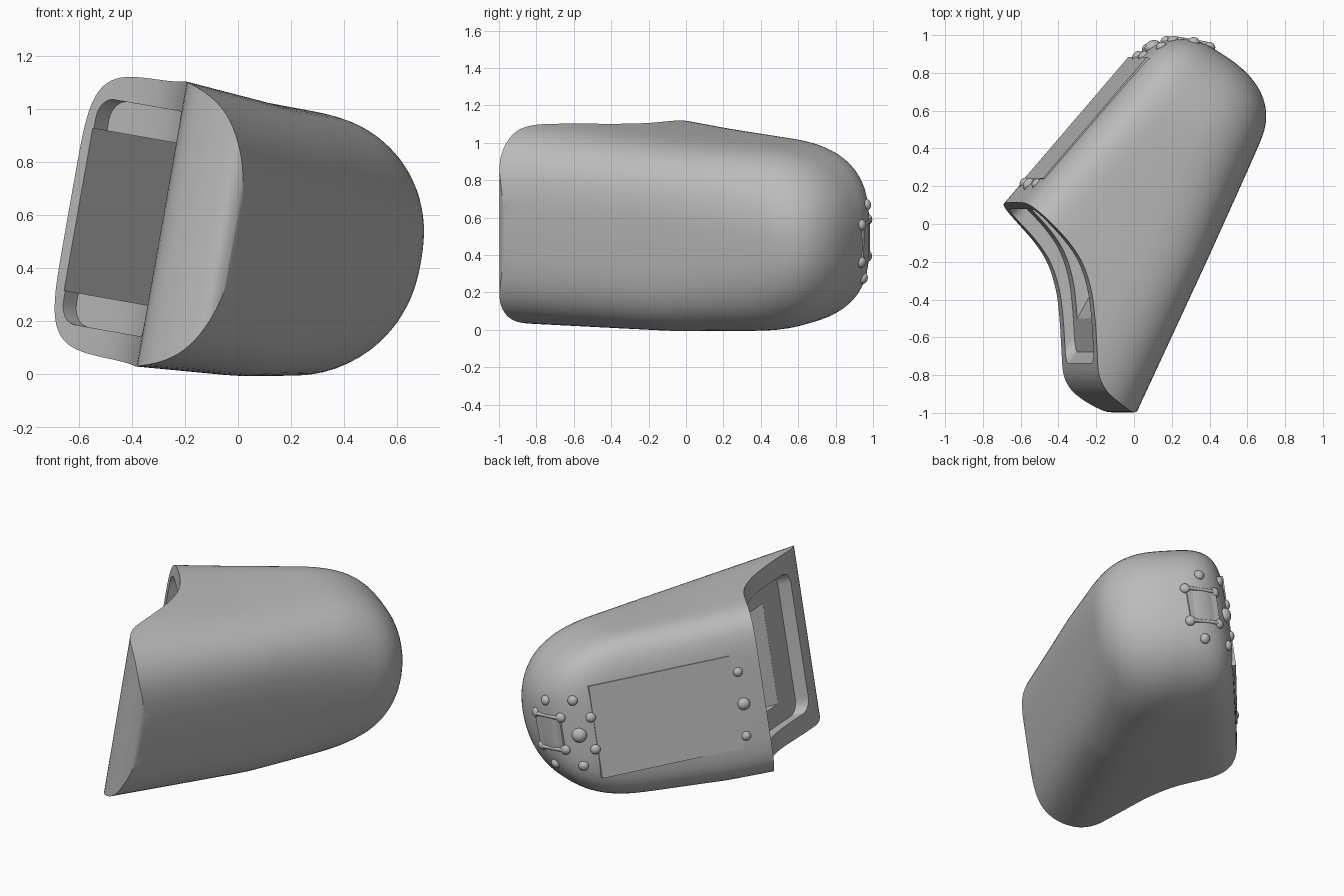
import bpy, bmesh
from math import cos, sin, pi, radians
from mathutils import Vector, Matrix
from mathutils.bvhtree import BVHTree

if "Cube" in bpy.data.objects:
    bpy.data.objects.remove(bpy.data.objects["Cube"])

grey = bpy.data.materials.new("plain grey")
grey.use_nodes = True
GREY = (0.5, 0.5, 0.5, 1)
grey.diffuse_color = GREY
grey.node_tree.nodes["Principled BSDF"].inputs["Base Color"].default_value = GREY

# The whole shell is rolled about the y axis
ROLL = Matrix.Translation((0, 0, 0.515)) @ Matrix.Rotation(radians(10), 4, 'Y')
ALONG = Vector((0.53, 0.85, 0))
ACROSS = Vector((0.85, -0.53, 0))
UP = Vector((0, 0, 1))


def local(s, w, z=0):
    return ALONG * s + ACROSS * w + UP * z


def finish(name, bm, angle=35):
    bmesh.ops.recalc_face_normals(bm, faces=bm.faces)
    mesh = bpy.data.meshes.new(name)
    bm.to_mesh(mesh)
    bm.free()
    mesh.materials.append(grey)
    ob = bpy.data.objects.new(name, mesh)
    bpy.context.collection.objects.link(ob)
    smooth(ob, angle)
    return ob


def smooth(ob, angle=35):
    bpy.ops.object.select_all(action='DESELECT')
    ob.select_set(True)
    bpy.context.view_layer.objects.active = ob
    bpy.ops.object.shade_smooth_by_angle(angle=radians(angle))


def loft(name, rings):
    bm = bmesh.new()
    loops = [[bm.verts.new(ROLL @ p) for p in ring] for ring in rings]
    n = len(loops[0])
    for a, b in zip(loops, loops[1:]):
        for i in range(n):
            j = (i + 1) % n
            bm.faces.new((a[i], a[j], b[j], b[i]))
    bm.faces.new(loops[0])
    bm.faces.new(loops[-1])
    return finish(name, bm)


def prism(name, points, z):
    return loft(name, [[p + UP * h for p in points] for h in (-z, z)])


def cut(ob, cutter):
    mod = ob.modifiers.new("cut", 'BOOLEAN')
    mod.operation = 'DIFFERENCE'
    mod.solver = 'EXACT'
    mod.object = cutter
    bpy.context.view_layer.objects.active = ob
    bpy.ops.object.modifier_apply(modifier=mod.name)
    bpy.data.objects.remove(cutter)


# Shell: superellipse sections, flat on the left wall and rounder on the right
START, END = -1.15, 1.005


def cap(s, begin, power):
    t = max(0, (s - begin) / (END - begin))
    return max(0, 1 - t ** power) ** (1 / power)


def section(s, count=80):
    b = (0.52 - 0.04 * s) * cap(s, 0.45, 2.5)
    back = max(0, s)
    ring = []
    for i in range(count):
        c, d = cos(2 * pi * i / count), sin(2 * pi * i / count)
        if c > 0:
            a, e = 0.513 - 0.117 * s, 2 / (3.4 - 1.3 * back)
        else:
            a, e = 0.16 * s - 0.468, 2 / (5.5 - 1.8 * back)
        w = a * cap(s, 0.7, 2.6) * abs(c) ** e
        z = b * abs(d) ** e * (1 if d > 0 else -1)
        ring.append(local(s, w - 0.1, z + 0.035 * back))
    return ring


steps = 44
shell = loft("shell", [section(START + (END - 0.0008 - START) * sin(pi / 2 * i / steps))
                       for i in range(steps + 1)])

# Curved mouth: an S-shaped profile swept straight through the open end
MOUTH = [Vector((x, y, 0)) for x, y in (
    (-0.76, 0.24), (-0.65, 0.12), (-0.54, 0.01), (-0.44, -0.10), (-0.37, -0.21),
    (-0.325, -0.35), (-0.305, -0.5), (-0.295, -0.65), (-0.285, -0.79),
    (-0.25, -0.87), (-0.2, -0.92), (-0.13, -0.968), (-0.07, -0.996),
    (-0.02, -0.985), (0.02, -0.94), (0.08, -0.85))]


def mouth(t):
    i = min(int(t), len(MOUTH) - 2)
    f = t - i
    p0, p1 = MOUTH[max(i - 1, 0)], MOUTH[i]
    p2, p3 = MOUTH[i + 1], MOUTH[min(i + 2, len(MOUTH) - 1)]
    return 0.5 * (2 * p1 + (p2 - p0) * f + (2 * p0 - 5 * p1 + 4 * p2 - p3) * f * f
                  + (3 * p1 - p0 - 3 * p2 + p3) * f ** 3)


last = len(MOUTH) - 1
profile = [mouth(last * i / 70) for i in range(71)]
outside = [Vector((0.08, -1.5, 0)), Vector((-1.5, -1.5, 0)), Vector((-1.5, 0.24, 0))]
cut(shell, prism("mouth_cutter", profile + outside, 1))

# Shallow rounded recess following the mouth
INTO = Vector((0.05, 0.06, 0))


def recess_ring(z, inset):
    pts = [mouth(1.4 + inset + (6.2 - 2 * inset) * i / 24) for i in range(25)]
    return [p + INTO + UP * z for p in pts] + [p - INTO * 2 + UP * z for p in reversed(pts)]


R, TOP = 0.08, 0.43
corner = [(TOP - R + R * sin(pi / 2 * i / 6), 0.5 * (1 - cos(pi / 2 * i / 6))) for i in range(7)]
levels = [(-z, d) for z, d in reversed(corner)] + corner
cut(shell, loft("recess_cutter", [recess_ring(z, d) for z, d in levels]))

# Deep compartment running along the flat side wall
cavity = [local(-0.26, -0.56), local(0.5, -0.44), local(0.5, 0.0),
          Vector((-0.25, -0.5, 0)), Vector((-0.5, -0.58, 0)), Vector((-0.75, -0.1, 0))]
cut(shell, prism("cavity_cutter", cavity, 0.31))
smooth(shell)

# Flat cover plate on the side wall
cover = [local(-0.08, -0.584), local(0.76, -0.45), local(0.76, -0.41), local(-0.08, -0.56)]
prism("side_cover", cover, 0.285)

# Studs are dropped onto the shell along one slanted direction
bm = bmesh.new()
bm.from_mesh(shell.data)
tree = BVHTree.FromBMesh(bm)
bm.free()
turn, lift = radians(33), radians(25)
side = Vector((-cos(turn), -sin(turn), 0))
toward = Vector((-sin(turn) * cos(lift), cos(turn) * cos(lift), sin(lift)))
upward = toward.cross(side)


def on_shell(h, v):
    start = Vector((-0.006, -0.004, 0.527)) + side * h + upward * v + toward * 4
    hit, normal, _, _ = tree.ray_cast(start, -toward)
    return hit, normal


def stud(name, h, v, radius):
    hit, normal = on_shell(h, v)
    bm = bmesh.new()
    bmesh.ops.create_uvsphere(bm, u_segments=20, v_segments=12, radius=radius)
    squash = Matrix.Diagonal((1, 1, 0.75, 1))
    place = Matrix.Translation(hit) @ normal.to_track_quat('Z', 'Y').to_matrix().to_4x4()
    bm.transform(place @ squash)
    finish(name, bm, 60)


frame = [(-0.856, -0.21), (-0.71, -0.24), (-0.68, -0.425), (-0.82, -0.40)]
loose = [(-0.8, -0.14), (-0.64, -0.14), (-0.534, -0.236), (-0.506, -0.42),
         (-0.74, -0.506), (-0.575, -0.517)]
for i, (h, v) in enumerate(frame + loose):
    stud(f"end_stud_{i}", h, v, 0.03)
stud("end_stud_large", -0.6, -0.34, 0.044)
for i, (h, v, r) in enumerate([(0.31, 0.04, 0.028), (0.345, -0.144, 0.037), (0.36, -0.33, 0.028)]):
    stud(f"mouth_stud_{i}", h, v, r)

# Square end panel between four studs, with a rod along two edges
hits = [on_shell(h, v) for h, v in frame]
out = sum((n for _, n in hits), Vector()).normalized()
bm = bmesh.new()
low = [bm.verts.new(p - out * 0.03) for p, _ in hits]
high = [bm.verts.new(p + out * 0.012) for p, _ in hits]
bm.faces.new(low)
bm.faces.new(high)
for i in range(4):
    j = (i + 1) % 4
    bm.faces.new((low[i], low[j], high[j], high[i]))
finish("end_panel", bm)

for name, i, j in (("upper_rod", 0, 1), ("lower_rod", 2, 3)):
    a, b = hits[i][0] + out * 0.012, hits[j][0] + out * 0.012
    bm = bmesh.new()
    bmesh.ops.create_cone(bm, cap_ends=True, segments=12, radius1=0.011, radius2=0.011,
                          depth=(b - a).length)
    bm.transform(Matrix.Translation((a + b) / 2)
                 @ (b - a).to_track_quat('Z', 'Y').to_matrix().to_4x4())
    finish(name, bm)
